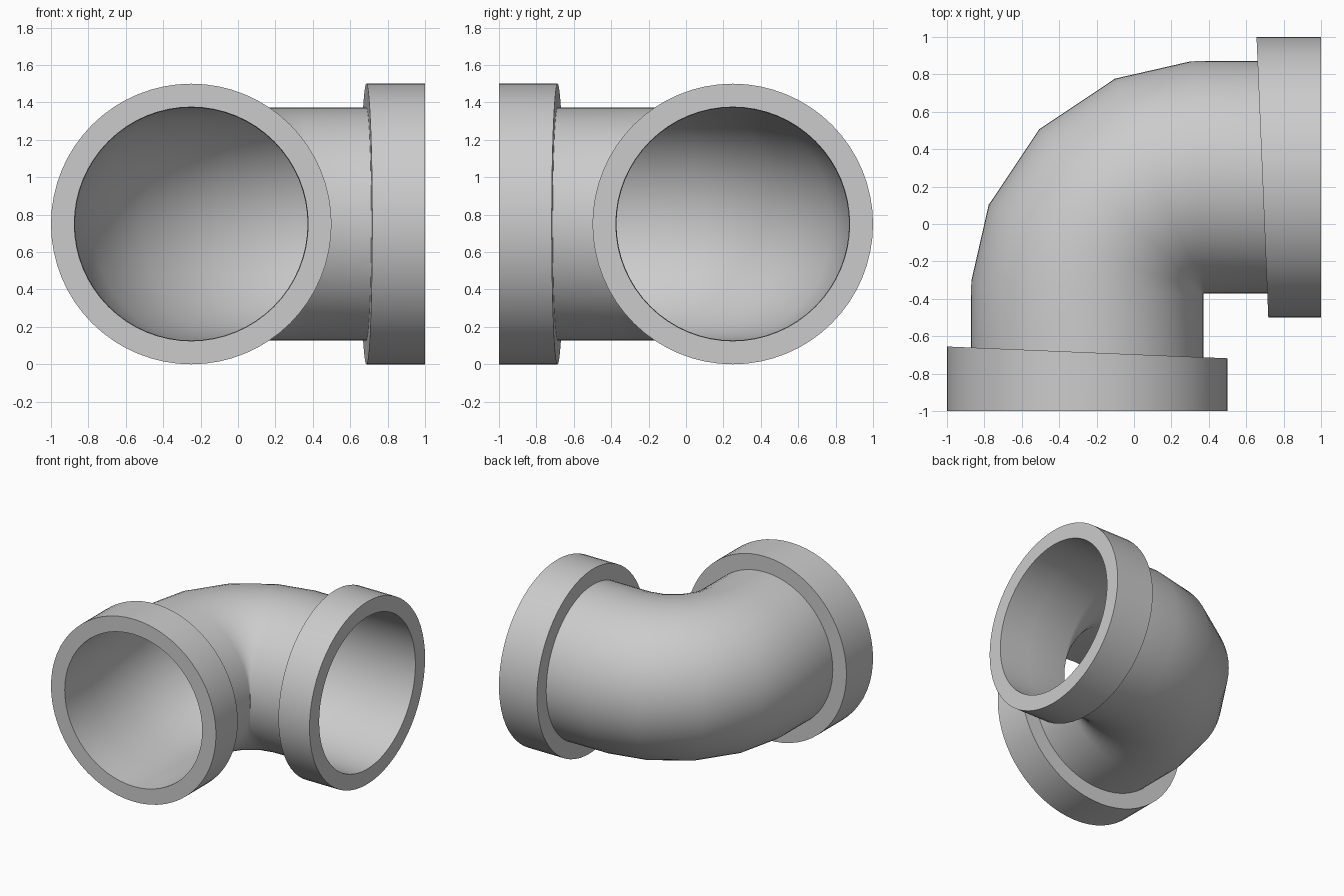
import bpy, bmesh, math

if "Cube" in bpy.data.objects:
    bpy.data.objects.remove(bpy.data.objects["Cube"])

SEG = 64
R_PIPE, R_BORE, R_RIM = 0.622, 0.625, 0.75
Z = 0.75
BACK, TILT = -0.6865, 0.042          # slightly slanted back face of each collar


def straight_ring(r, y, tilt=0.0):
    """Ring around the front opening axis, its plane tilted a little."""
    pts = []
    for i in range(SEG):
        a = 2 * math.pi * i / SEG
        c = r * math.cos(a)
        pts.append((-0.25 - c, y + tilt * c, Z + r * math.sin(a)))
    return pts


def bend_ring(deg):
    """Ring of the bend, turned about the tight inner corner."""
    t = math.radians(deg)
    pts = []
    for i in range(SEG):
        a = 2 * math.pi * i / SEG
        d = 0.625 + R_PIPE * math.cos(a)
        pts.append((0.375 - d * math.cos(t), -0.375 + d * math.sin(t),
                    Z + R_PIPE * math.sin(a)))
    return pts


def mirror(ring):
    """Reflect across the diagonal: front opening -> right opening."""
    return [(-y, -x, z) for x, y, z in ring]


def loft(name, rings, closed=False):
    bm = bmesh.new()
    loops = [[bm.verts.new(p) for p in r] for r in rings]
    pairs = list(zip(loops, loops[1:]))
    if closed:
        pairs.append((loops[-1], loops[0]))
    for a, b in pairs:
        for i in range(SEG):
            j = (i + 1) % SEG
            bm.faces.new((a[i], a[j], b[j], b[i]))
    bmesh.ops.recalc_face_normals(bm, faces=bm.faces[:])
    me = bpy.data.meshes.new(name)
    bm.to_mesh(me)
    bm.free()
    ob = bpy.data.objects.new(name, me)
    bpy.context.collection.objects.link(ob)
    bpy.ops.object.select_all(action='DESELECT')
    ob.select_set(True)
    bpy.context.view_layer.objects.active = ob
    bpy.ops.object.shade_smooth_by_angle(angle=math.radians(40))
    return ob


# Bent pipe wall between the two collars
start = straight_ring(R_PIPE, BACK, TILT)
loft("elbow_pipe", [start] + [bend_ring(d) for d in (3.2, 22.5, 45, 67.5, 86.8)]
     + [mirror(start)])

# Collars at both openings
collar = [start, straight_ring(R_RIM, BACK, TILT),
          straight_ring(R_RIM, -1), straight_ring(R_BORE, -1)]
loft("front_collar", collar, closed=True)
loft("right_collar", [mirror(r) for r in collar], closed=True)
